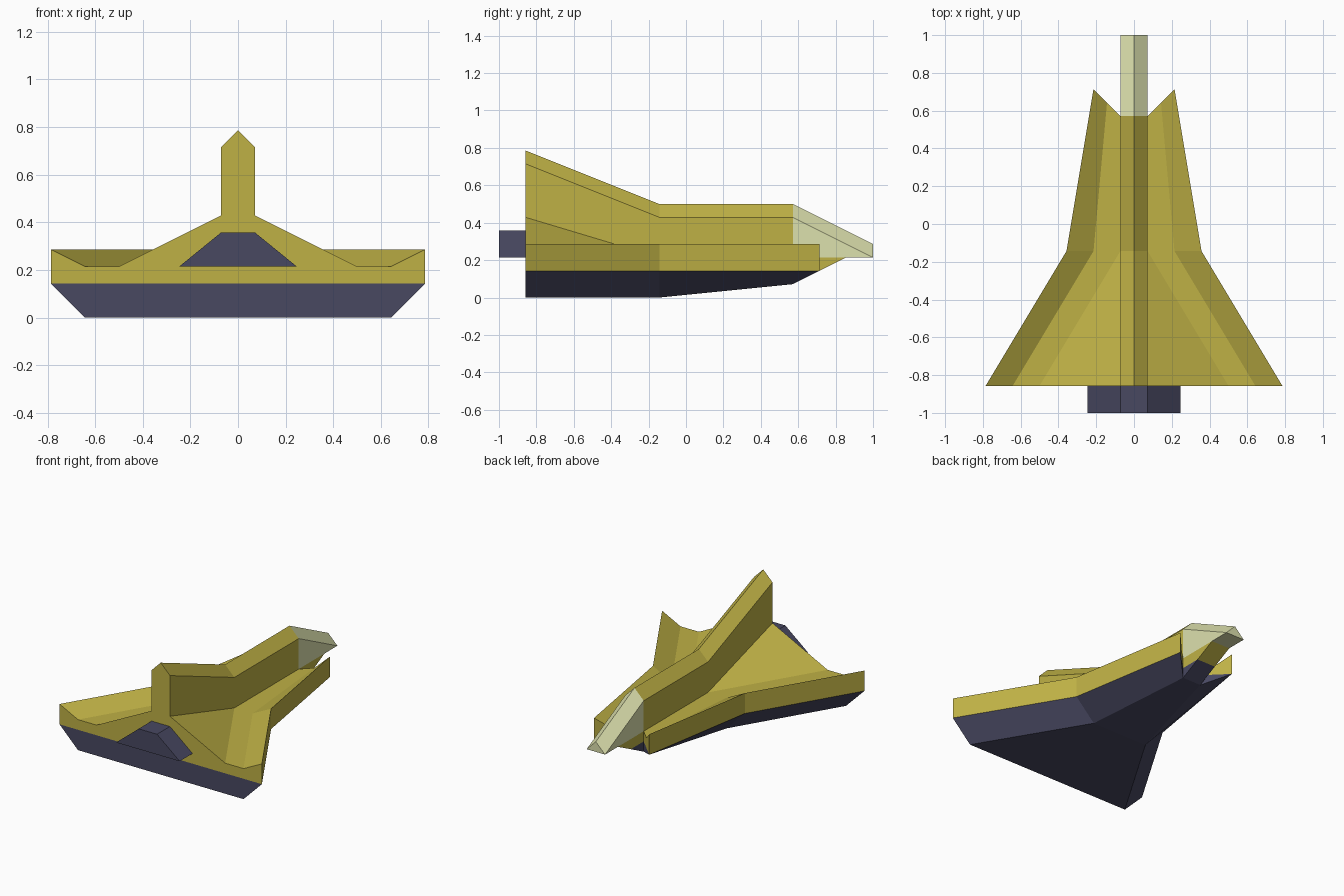
import bpy, bmesh

if "Cube" in bpy.data.objects:
    bpy.data.objects.remove(bpy.data.objects["Cube"])

U = 1 / 7  # design grid unit


def material(name, rgb):
    m = bpy.data.materials.new(name)
    m.diffuse_color = (*rgb, 1)
    m.use_nodes = True
    m.node_tree.nodes["Principled BSDF"].inputs["Base Color"].default_value = m.diffuse_color
    return m


YELLOW = material("yellow", (0.52, 0.44, 0.06))
DARK = material("dark", (0.065, 0.065, 0.12))
GLASS = material("glass", (0.72, 0.75, 0.42))


def finish(name, bm, mats):
    bmesh.ops.remove_doubles(bm, verts=bm.verts, dist=1e-4)
    bmesh.ops.dissolve_degenerate(bm, edges=bm.edges, dist=1e-4)
    bmesh.ops.recalc_face_normals(bm, faces=bm.faces)
    me = bpy.data.meshes.new(name)
    bm.to_mesh(me)
    bm.free()
    for m in mats:
        me.materials.append(m)
    ob = bpy.data.objects.new(name, me)
    bpy.context.collection.objects.link(ob)
    return ob


def add_face(bm, points, mat=0):
    unique = []
    for p in points:
        if p not in unique:
            unique.append(p)
    if len(unique) > 2:
        f = bm.faces.new([bm.verts.new([c * U for c in p]) for p in unique])
        f.material_index = mat


def loft(name, a, b, mat):
    """Closed solid between two loops with equal point counts."""
    bm = bmesh.new()
    n = len(a)
    add_face(bm, a)
    add_face(bm, b)
    for i in range(n):
        j = (i + 1) % n
        add_face(bm, [a[i], a[j], b[j], b[i]])
    return finish(name, bm, [mat])


# Hull with raised wing rims and spine fin: half sections from keel to fin ridge
rear = [(x, -6, z) for x, z in [(0, 0), (4.5, 0), (5.5, 1), (5.5, 2), (4.5, 1.5),
                                (3.5, 1.5), (.5, 3), (.5, 5), (0, 5.5)]]
middle = [(x, -1, z) for x, z in [(0, 0), (1.5, 0), (2.5, 1), (2.5, 2), (1.5, 1.5),
                                  (.5, 1.5), (.5, 1.5), (.5, 3), (0, 3.5)]]
front = [(0, 4, .5), (.5, 4, .5), (1.5, 5, 1), (1.5, 5, 2), (1, 4.5, 1.5),
         (.5, 4, 1.5), (.5, 4, 1.5), (.5, 4, 3), (0, 4, 3.5)]
bm = bmesh.new()
for s in (1, -1):
    r, m, f = [[(s * x, y, z) for x, y, z in sec] for sec in (rear, middle, front)]
    for a, b in ((r, m), (m, f)):
        for i in range(8):
            add_face(bm, [a[i], a[i + 1], b[i + 1], b[i]], 1 if i < 2 else 0)
    # Stern wall, dark below the belt line
    belt = (0, -6, 1)
    add_face(bm, [r[0], r[1], r[2], belt], 1)
    add_face(bm, [belt] + r[2:])
    # Swept front walls and the flat wall behind the nose
    p = (s * .5, 4, 1)
    add_face(bm, [f[1], f[2], p], 1)
    add_face(bm, [p, f[2], f[3], f[4], f[5]])
    add_face(bm, [f[0], f[1], p, f[5], f[7], f[8]])
finish("hull", bm, [YELLOW, DARK])

# Glass canopy tapering to the nose
loft("canopy",
     [(-.5, 4, 1.5), (.5, 4, 1.5), (.5, 4, 3), (0, 4, 3.5), (-.5, 4, 3)],
     [(-.5, 7, 1.5), (.5, 7, 1.5), (.5, 7, 1.5), (0, 7, 2), (-.5, 7, 1.5)], GLASS)

# Nose wedge below the canopy: dark keel and yellow tip
for name, prof, mat in (("nose_keel", [(4, .5), (5, 1), (4, 1)], DARK),
                        ("nose_tip", [(4, 1), (5, 1), (6, 1.5), (4, 1.5)], YELLOW)):
    loft(name, [(-.5, y, z) for y, z in prof], [(.5, y, z) for y, z in prof], mat)

# Engine block at the stern
eng = [(-1.73, 1.5), (1.73, 1.5), (.5, 2.5), (-.5, 2.5)]
loft("engine", [(x, -7, z) for x, z in eng], [(x, -6, z) for x, z in eng], DARK)
